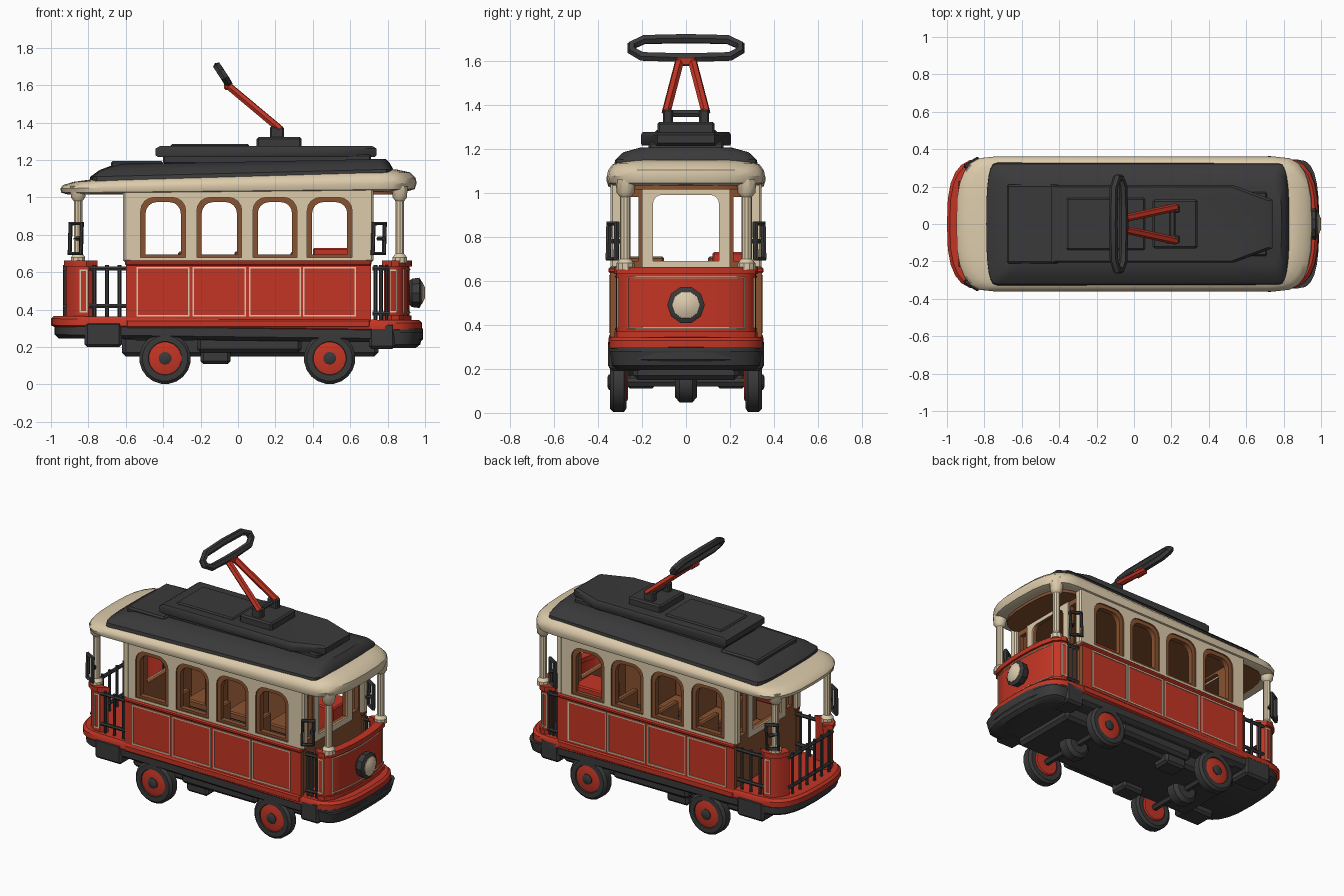
import bpy, bmesh, math
from mathutils import Vector

if "Cube" in bpy.data.objects:
    bpy.data.objects.remove(bpy.data.objects["Cube"])


def material(name, col):
    m = bpy.data.materials.new(name)
    m.diffuse_color = (*col, 1)
    m.use_nodes = True
    m.node_tree.nodes["Principled BSDF"].inputs["Base Color"].default_value = m.diffuse_color
    return m


RED = material("red paint", (0.55, 0.036, 0.018))
CREAM = material("cream paint", (0.72, 0.60, 0.41))
DARK = material("charcoal", (0.042, 0.042, 0.044))
BROWN = material("brown wood", (0.25, 0.085, 0.03))


def finish(name, bm, *mats, rule=None):
    """Turn a bmesh into an object; rule maps a face centre to a material slot."""
    bmesh.ops.remove_doubles(bm, verts=bm.verts, dist=1e-5)
    bmesh.ops.recalc_face_normals(bm, faces=bm.faces)
    if rule:
        for f in bm.faces:
            f.material_index = rule(f.calc_center_median())
    me = bpy.data.meshes.new(name)
    bm.to_mesh(me)
    bm.free()
    for m in mats:
        me.materials.append(m)
    ob = bpy.data.objects.new(name, me)
    bpy.context.collection.objects.link(ob)
    return ob


def loft(name, rings, mat):
    bm = bmesh.new()
    vs = [[bm.verts.new(p) for p in r] for r in rings]
    n = len(rings[0])
    for a, b in zip(vs, vs[1:]):
        for i in range(n):
            bm.faces.new((a[i], a[(i + 1) % n], b[(i + 1) % n], b[i]))
    bm.faces.new(vs[0])
    bm.faces.new(vs[-1])
    return finish(name, bm, mat)


def lathe(name, origin, axis, prof, mat, n=16):
    """Spin (radius, distance) pairs round an axis."""
    q = Vector((0, 0, 1)).rotation_difference(Vector(axis))
    rings = [[Vector(origin) + q @ Vector((r * math.cos(2 * math.pi * (i + .5) / n),
              r * math.sin(2 * math.pi * (i + .5) / n), d)) for i in range(n)] for r, d in prof]
    return loft(name, rings, mat)


def box(name, x0, x1, y0, y1, z0, z1, mat, bevel=0.008):
    bm = bmesh.new()
    bmesh.ops.create_cube(bm, size=1)
    for v in bm.verts:
        v.co = Vector(((x0 + x1) / 2 + v.co.x * abs(x1 - x0), (y0 + y1) / 2 + v.co.y * abs(y1 - y0),
                       (z0 + z1) / 2 + v.co.z * abs(z1 - z0)))
    if bevel:
        bmesh.ops.bevel(bm, geom=bm.edges[:], offset=bevel, segments=1, affect='EDGES')
    return finish(name, bm, mat)


def curve_bmesh(loops, dims, cyclic=True, **props):
    cu = bpy.data.curves.new("temp", 'CURVE')
    cu.dimensions = dims
    for k, v in props.items():
        setattr(cu, k, v)
    for pts in loops:
        sp = cu.splines.new('POLY')
        sp.points.add(len(pts) - 1)
        for p, c in zip(sp.points, pts):
            p.co = (*c, 1) if len(c) == 3 else (*c, 0, 1)
        sp.use_cyclic_u = cyclic
    ob = bpy.data.objects.new("temp", cu)
    bpy.context.collection.objects.link(ob)
    dg = bpy.context.evaluated_depsgraph_get()
    me = bpy.data.meshes.new_from_object(ob.evaluated_get(dg))
    bm = bmesh.new()
    bm.from_mesh(me)
    bpy.data.objects.remove(ob)
    bpy.data.curves.remove(cu)
    bpy.data.meshes.remove(me)
    return bm


def plate(name, loops, depth, axis, pos, *mats, rule=None):
    """Flat slab with holes, facing axis 'X' or 'Y', centred at pos on that axis."""
    bm = curve_bmesh(loops, '2D', fill_mode='BOTH', extrude=depth / 2)
    for v in bm.verts:
        u, w, d = v.co
        v.co = (u, pos + d, w) if axis == 'Y' else (pos + d, u, w)
    return finish(name, bm, *mats, rule=rule)


def tube(name, pts, r, mat, cyclic=False):
    return finish(name, curve_bmesh([pts], '3D', cyclic, bevel_depth=r, bevel_resolution=1,
                                    use_fill_caps=True), mat)


def rect(a, b, c, d):
    return [(a, c), (b, c), (b, d), (a, d)]


def arch(a, b, c, d, r=0.07):
    arc = [(math.cos(t * math.pi / 8), math.sin(t * math.pi / 8)) for t in range(5)]
    return ([(a, c), (b, c)] + [(b - r + r * x, d - r + r * y) for x, y in arc]
            + [(a + r - r * x, d - r + r * y) for x, y in reversed(arc)])


def outline(x0, x1, w, z, end=0.2, n=12, tilt=0.0):
    """Long plan shape with softly rounded ends."""
    pts = []
    for s, tip in ((1, x1), (-1, x0)):
        for i in range(n + 1):
            t = math.pi * (i / n - 0.5)
            c, k = max(0, math.cos(t)) ** 0.7, math.sin(t)
            x = tip - s * end * (1 - c)
            pts.append((x, s * w * math.copysign(abs(k) ** 0.7, k), z + tilt * x))
    return pts


# platform, bumper and underframe
T = -0.012
loft("bumper_deck", [outline(-0.96, 0.97, 0.32, 0.235, tilt=T), outline(-0.98, 0.99, 0.345, 0.255, tilt=T),
                     outline(-0.98, 0.99, 0.345, 0.31, tilt=T)], DARK)
loft("platform_lip", [outline(-0.98, 0.975, 0.34, 0.295, tilt=T), outline(-1.0, 0.985, 0.35, 0.305, tilt=T),
                      outline(-1.0, 0.985, 0.35, 0.34, tilt=T), outline(-0.985, 0.97, 0.34, 0.355, tilt=T)], RED)
loft("front_bumper", [outline(0.70, 0.95, 0.31, 0.195, 0.12), outline(0.69, 0.975, 0.335, 0.215, 0.12),
                      outline(0.69, 0.99, 0.345, 0.28, 0.12)], DARK)
box("cabin_floor", -0.58, 0.69, -0.32, 0.32, 0.35, 0.367, DARK, 0)
box("underframe", -0.62, 0.75, -0.24, 0.24, 0.15, 0.26, DARK, 0.02)
box("underframe_centre", -0.22, 0.34, -0.30, 0.30, 0.17, 0.26, DARK, 0.02)
for s in (-1, 1):
    box("rear_step", -0.82, -0.62, s * 0.2, s * 0.355, 0.20, 0.335, DARK, 0.015)
    box("front_step", 0.70, 0.84, s * 0.2, s * 0.35, 0.19, 0.33, DARK, 0.015)
    box("battery_box", -0.20, -0.04, s * 0.14, s * 0.27, 0.11, 0.2, DARK, 0.015)
    box("side_sill", -0.6, 0.71, s * 0.31, s * 0.353, 0.30, 0.35, RED, 0.01)

# wheels, with red discs on both faces
for x in (-0.39, 0.49):
    tube("axle", [(x, -0.3, 0.14), (x, 0.3, 0.14)], 0.022, DARK)
    lathe("axle_gear", (x, -0.05, 0.14), (0, 1, 0), [(0.07, 0), (0.095, 0.02), (0.095, 0.08), (0.07, 0.1)], DARK, 12)
    for s in (-1, 1):
        o, ax = (x, s * 0.27, 0.14), (0, s, 0)
        box("axle_spring", x - 0.17, x + 0.17, s * 0.2, s * 0.33, 0.235, 0.285, DARK, 0.015)
        lathe("tyre", o, ax, [(0.088, 0.002), (0.12, 0), (0.138, 0.012), (0.138, 0.06), (0.122, 0.075), (0.09, 0.075),
                              (0.085, 0.06)], DARK, 20)
        lathe("wheel_disc", o, ax, [(0.08, -0.006), (0.088, 0.0), (0.088, 0.068), (0.06, 0.075)], RED, 20)
        lathe("hub_cap", o, ax, [(0.035, 0.06), (0.035, 0.08), (0.022, 0.087)], DARK, 10)

# cabin side walls, windows and panels
windows = [(-0.52, -0.28), (-0.22, 0.02), (0.08, 0.315), (0.37, 0.61)]
for s in (-1, 1):
    outer = lambda c, s=s: 0 if s * c.y > 0.34 else 1
    plate("lower_side_wall", [rect(-0.6, 0.71, 0.33, 0.66)], 0.03, 'Y', s * 0.33, RED, BROWN, rule=outer)
    plate("upper_side_wall", [rect(-0.6, 0.71, 0.655, 1.06)] + [arch(a, b, 0.68, 1.0) for a, b in windows],
          0.04, 'Y', s * 0.322, CREAM, BROWN, rule=outer)
    box("belt_rail", -0.605, 0.715, s * 0.30, s * 0.353, 0.635, 0.662, RED, 0.008)
    for a, b in windows:
        plate("window_frame", [arch(a - 0.005, b + 0.005, 0.672, 1.005), arch(a + 0.026, b - 0.026, 0.695, 0.975, 0.06)],
              0.035, 'Y', s * 0.315, BROWN)
        plate("panel_trim", [rect(a - 0.022, b + 0.022, 0.363, 0.627), rect(a - 0.014, b + 0.014, 0.371, 0.619)],
              0.006, 'Y', s * 0.347, CREAM)
    for x in (-0.59, 0.70):
        box("corner_pillar", x - 0.025, x + 0.025, s * 0.29, s * 0.343, 0.655, 1.05, CREAM, 0.01)

# end bulkheads with openings and cream frames
for x in (-0.58, 0.685):
    plate("bulkhead", [rect(-0.32, 0.32, 0.34, 1.05), arch(-0.15, 0.15, 0.69, 1.0, 0.04),
                       rect(-0.275, -0.215, 0.69, 0.98), rect(0.215, 0.275, 0.69, 0.98)], 0.03, 'X', x, BROWN)
    plate("bulkhead_frame", [rect(-0.20, 0.20, 0.65, 1.02), arch(-0.15, 0.15, 0.69, 0.99, 0.04)],
          0.008, 'X', x + math.copysign(0.018, x), CREAM)

# seats and ceiling
for x in (-0.3, 0.0, 0.3):
    for s in (-1, 1):
        box("seat_back", x - 0.02, x + 0.02, s * 0.1, s * 0.3, 0.36, 0.71, BROWN)
        box("seat", x - 0.16, x, s * 0.1, s * 0.3, 0.47, 0.52, BROWN)
box("rear_bench", 0.40, 0.62, 0.12, 0.31, 0.36, 0.73, RED)
loft("ceiling", [outline(-0.88, 0.88, 0.305, z) for z in (1.015, 1.05)], BROWN)

# front apron with headlight
half = [(0.81, -0.315), (0.85, -0.305), (0.885, -0.265), (0.905, -0.18), (0.915, -0.09)]
front = half + [(0.918, 0)] + [(x, -y) for x, y in reversed(half)]


def wall(name, pts, grow, z0, z1, mat, thick=0.03):
    ring = [(x + math.copysign(grow, x), y * (1 + 3 * grow)) for x, y in pts]
    ring += [(x - math.copysign(thick, x), y * 0.9) for x, y in reversed(pts)]
    loft(name, [[(x, y, z) for x, y in ring] for z in (z0, z1)], mat)


wall("front_apron", front, 0, 0.33, 0.65, RED)
wall("front_apron_rail", front, 0.012, 0.63, 0.662, RED, 0.04)
wall("front_apron_foot", front, 0.01, 0.335, 0.37, RED, 0.04)
lathe("headlight_case", (0.90, 0, 0.49), (1, 0, 0), [(0.05, 0), (0.08, 0.03), (0.085, 0.07), (0.066, 0.08)], DARK, 10)
lathe("headlight_lens", (0.90, 0, 0.49), (1, 0, 0), [(0.067, 0.06), (0.063, 0.084), (0.03, 0.1)], CREAM, 10)
edge = front[2:-2]
tube("front_apron_trim", [(x, y, 0.385) for x, y in edge] + [(x, y, 0.615) for x, y in reversed(edge)],
     0.005, CREAM, True)

# corner posts, rear corner panels, railings and gates
post = [(0.04, 0.65), (0.04, 0.68), (0.024, 0.7), (0.024, 0.98), (0.04, 1.0), (0.045, 1.06)]


def railing(name, p, q, n, z0=0.42, z1=0.62):
    p, q = Vector(p), Vector(q)
    for z in (z0, z1):
        tube(name + "_rail", [(*p, z), (*q, z)], 0.012, DARK)
    for i in range(n):
        c = p.lerp(q, (i + 0.5) / n)
        tube(name + "_bar", [(*c, 0.345), (*c, z1 + 0.02)], 0.010, DARK)


for s in (-1, 1):
    for x in (-0.855, 0.865):
        lathe("corner_post", (x, s * 0.275, 0), (0, 0, 1), post, CREAM, 10)
    corner = [(-0.80, s * 0.32), (-0.85, s * 0.315), (-0.895, s * 0.28), (-0.92, s * 0.22)]
    wall("rear_corner_panel", corner, 0, 0.34, 0.65, RED, 0.04)
    wall("rear_corner_cap", corner, 0.01, 0.63, 0.662, RED, 0.05)
    for x, y in ((-0.826, 0.316), (0.83, 0.31)):
        plate("corner_trim", [rect(x - 0.021, x + 0.021, 0.385, 0.615), rect(x - 0.014, x + 0.014, 0.393, 0.607)],
              0.009, 'Y', s * y, CREAM)
    railing("rear_side_railing", (-0.80, s * 0.31), (-0.60, s * 0.31), 3)
    railing("front_gate", (0.72, s * 0.31), (0.81, s * 0.305), 3, 0.38)
    # grab handles, turned diagonally
    for x, y, d in ((-0.87, 0.325, 1), (0.75, 0.335, -1)):
        tube("grab_handle", [(x + a, s * (y + d * a * 0.6), z) for a, z in
                             ((-0.03, 0.70), (0.03, 0.70), (0.035, 0.86), (-0.025, 0.86))], 0.014, DARK, True)
        tube("handle_bracket", [(x, s * (y - 0.05), 0.78), (x + 0.03, s * y, 0.78)], 0.012, DARK)
railing("rear_railing", (-0.925, -0.23), (-0.925, 0.23), 6)

# roof canopy and its dark covering
loft("roof_canopy", [outline(-0.91, 0.91, 0.325, 1.025, tilt=0.01), outline(-0.945, 0.945, 0.352, 1.035, tilt=0.01),
                     outline(-0.95, 0.955, 0.36, 1.062, tilt=0.015), outline(-0.935, 0.95, 0.354, 1.085, tilt=0.02),
                     outline(-0.88, 0.92, 0.335, 1.108, tilt=0.028), outline(-0.78, 0.85, 0.29, 1.122, tilt=0.032)], CREAM)
loft("roof_cover", [outline(-0.79, 0.83, 0.33, 1.09, 0.06, tilt=0.01), outline(-0.79, 0.83, 0.322, 1.13, 0.06, tilt=0.025),
                    outline(-0.74, 0.81, 0.285, 1.165, 0.06, tilt=0.025), outline(-0.66, 0.79, 0.21, 1.19, 0.06, tilt=0.02)], DARK)
box("roof_walkway", -0.68, -0.4, -0.21, 0.21, 1.14, 1.195, DARK, 0.01)
box("clerestory_base", -0.40, 0.71, -0.17, 0.17, 1.18, 1.23, DARK)
clerestory = [(-0.44, -0.205), (0.54, -0.205), (0.74, -0.13), (0.74, 0.13), (0.54, 0.205), (-0.44, 0.205)]
loft("clerestory_roof", [[(0.15 + (x - 0.15) * k, y * k, z) for x, y in clerestory]
                         for k, z in ((0.98, 1.215), (1, 1.225), (1, 1.262), (0.96, 1.275))], DARK)
box("roof_hatch", -0.36, 0.06, -0.14, 0.14, 1.265, 1.285, DARK)

# current collector
box("collector_base", 0.10, 0.34, -0.13, 0.13, 1.265, 1.322, DARK, 0.01)
tube("collector_pivot", [(0.205, -0.1, 1.36), (0.205, 0.1, 1.36)], 0.018, DARK)
for s in (-1, 1):
    box("pivot_bracket", 0.17, 0.245, s * 0.06, s * 0.105, 1.31, 1.38, DARK)
    tube("collector_arm", [(0.225, s * 0.09, 1.365), (-0.05, s * 0.03, 1.595)], 0.021, RED)
box("arm_head", -0.075, -0.03, -0.045, 0.045, 1.575, 1.62, RED)
loop = [(-0.06, 0), (-0.2, 0.05), (-0.245, 0.35), (-0.245, 0.65), (-0.19, 0.95), (0, 1.0),
        (0.19, 0.95), (0.245, 0.65), (0.245, 0.35), (0.2, 0.05), (0.06, 0)]
tube("collector_bow", [(-0.055 - 0.055 * t, y, 1.615 + 0.085 * t) for y, t in loop], 0.023, DARK, True)

# smooth the round parts, keep hard edges
for ob in bpy.context.scene.objects:
    ob.select_set(True)
    bpy.context.view_layer.objects.active = ob
bpy.ops.object.shade_smooth_by_angle(angle=math.radians(35))
